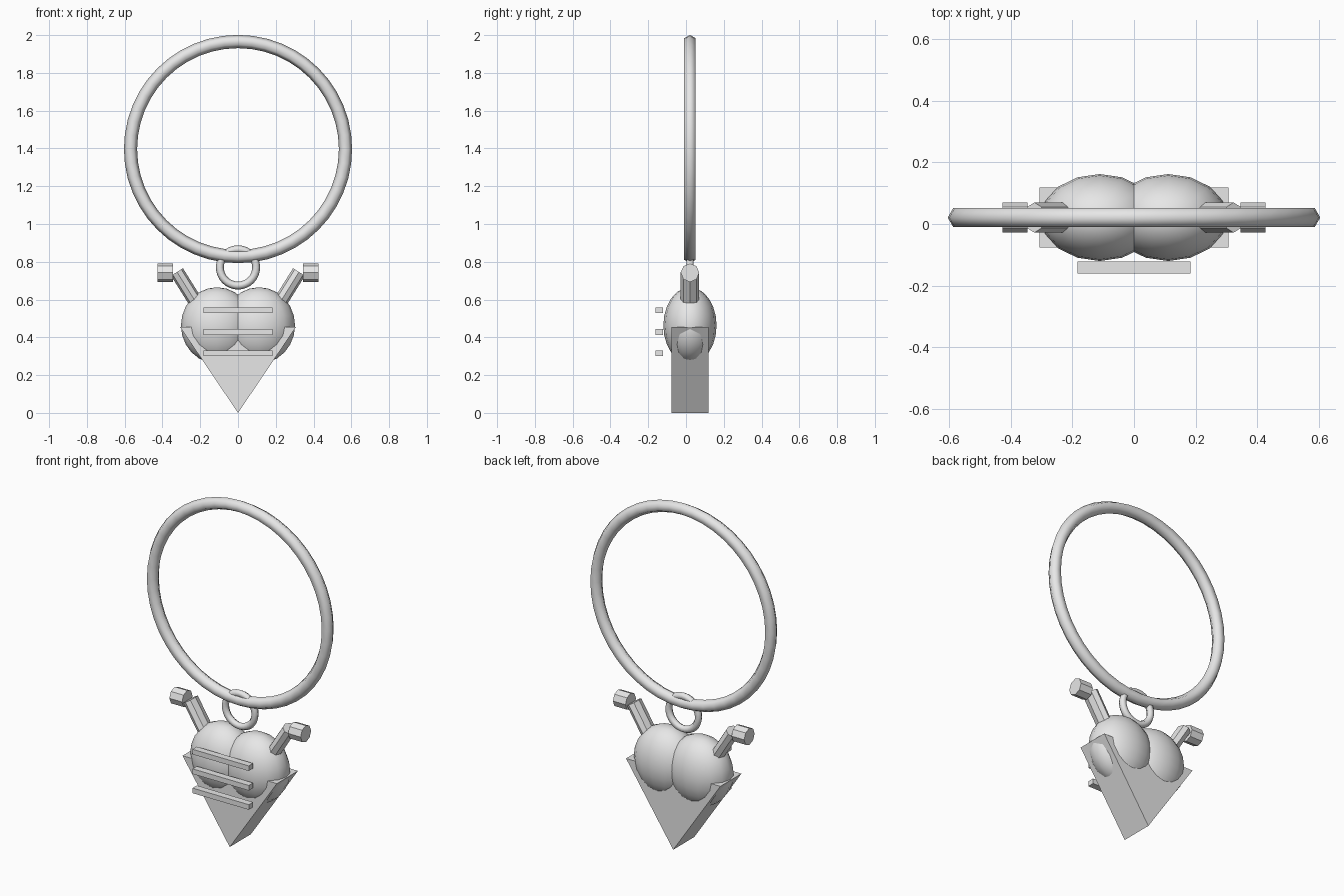
import bpy, bmesh
from math import radians
from mathutils import Vector, Matrix

if "Cube" in bpy.data.objects:
    bpy.data.objects.remove(bpy.data.objects["Cube"], do_unlink=True)

MID = 0.021  # depth of the shared middle plane

metal = bpy.data.materials.new("light_grey_metal")
metal.use_nodes = True
grey = (0.8, 0.8, 0.8, 1)
metal.diffuse_color = grey
metal.node_tree.nodes["Principled BSDF"].inputs["Base Color"].default_value = grey


def finish(name, smooth=False):
    ob = bpy.context.object
    ob.name = ob.data.name = name
    ob.data.materials.append(metal)
    bpy.ops.object.transform_apply(location=False, rotation=True, scale=True)
    if smooth:
        bpy.ops.object.shade_smooth()
    return ob


def ring(name, z, major, minor, segments):
    bpy.ops.mesh.primitive_torus_add(
        major_radius=major, minor_radius=minor, major_segments=segments,
        minor_segments=6, location=(0, MID, z), rotation=(radians(90), 0, 0))
    finish(name, True)


def rod(name, start, end, radius, squash=1.0):
    # Eight-sided rod between two points, optionally flattened across its depth plane
    start, end = Vector(start), Vector(end)
    axis = (end - start).normalized()
    depth = Vector((0, 1, 0))
    side = depth.cross(axis)
    bpy.ops.mesh.primitive_cylinder_add(
        vertices=8, radius=radius, depth=(end - start).length)
    ob = bpy.context.object
    turn = Matrix((side * squash, depth, axis)).transposed().to_4x4()
    ob.data.transform(turn)
    ob.location = (start + end) / 2
    finish(name)


# Large loop and small connecting loop
ring("key_ring", 1.397, 0.569, 0.035, 48)
ring("link_ring", 0.77, 0.096, 0.021, 32)

# Rounded lobes and side pipes, mirrored
for side, s in (("left", 1), ("right", -1)):
    bpy.ops.mesh.primitive_uv_sphere_add(
        segments=16, ring_count=12, location=(s * 0.111, MID, 0.463))
    bpy.context.object.scale = (0.191, 0.141, 0.202)
    finish(side + "_lobe", True)
    rod(side + "_pipe", (s * 0.218, MID, 0.578), (s * 0.323, MID, 0.746), 0.049, 0.76)
    rod(side + "_pipe_end", (s * 0.345, MID, 0.742), (s * 0.427, MID, 0.742), 0.049)

# Pointed wedge at the bottom
bm = bmesh.new()
tri = bm.faces.new([bm.verts.new((x, MID - 0.098, z))
                    for x, z in ((0, 0), (0.307, 0.455), (-0.307, 0.455))])
back = bmesh.ops.extrude_face_region(bm, geom=[tri])["geom"]
bmesh.ops.translate(bm, vec=(0, 0.196, 0),
                    verts=[v for v in back if isinstance(v, bmesh.types.BMVert)])
bmesh.ops.recalc_face_normals(bm, faces=bm.faces)
mesh = bpy.data.meshes.new("point_wedge")
bm.to_mesh(mesh)
bm.free()
mesh.materials.append(metal)
bpy.context.collection.objects.link(bpy.data.objects.new("point_wedge", mesh))

# Three bars floating across the front
for name, z in (("upper_bar", 0.543), ("middle_bar", 0.428), ("lower_bar", 0.315)):
    bpy.ops.mesh.primitive_cube_add(size=1, location=(0, -0.141, z))
    bpy.context.object.scale = (0.366, 0.04, 0.03)
    finish(name)
